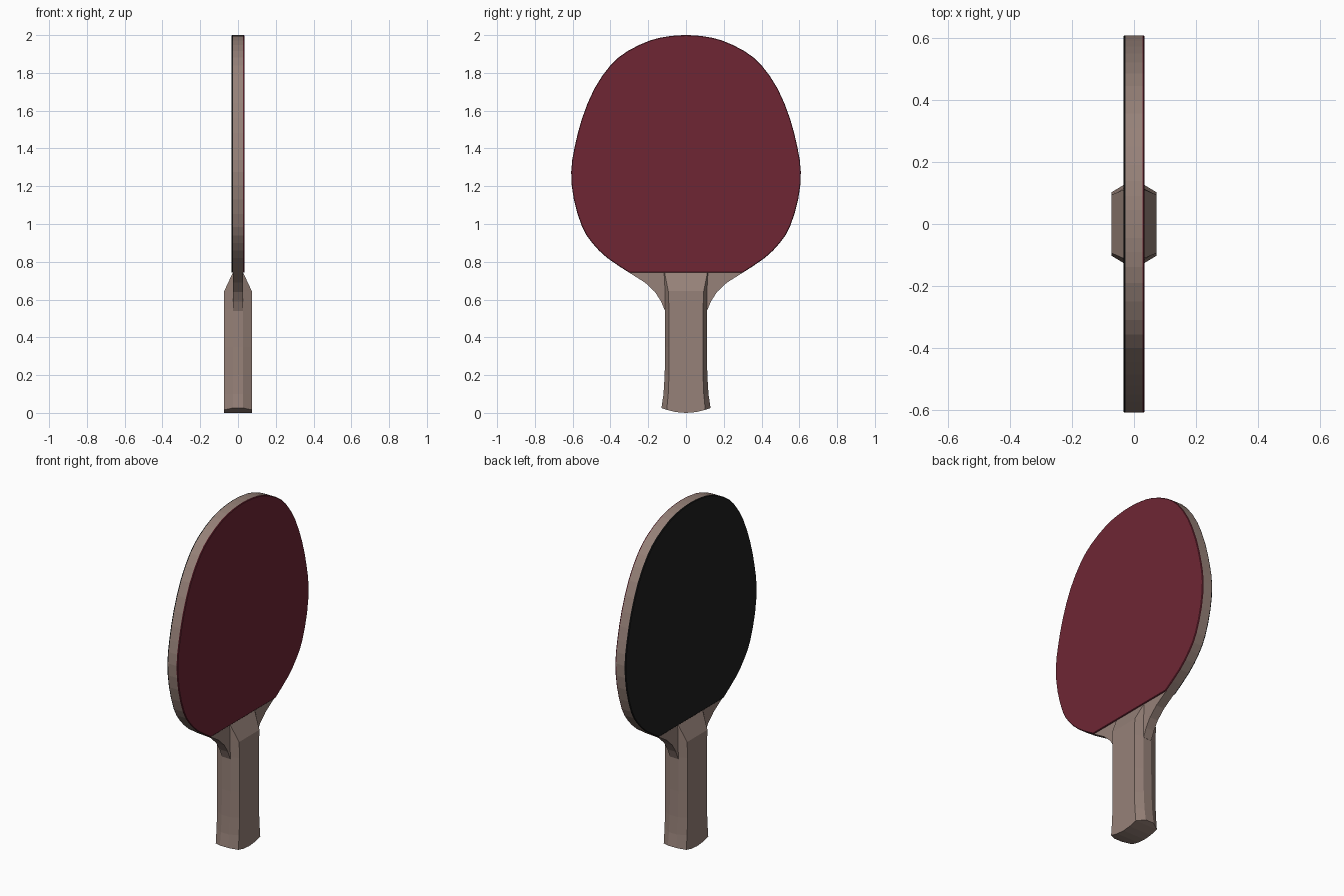
import bpy, bmesh

if "Cube" in bpy.data.objects:
    bpy.data.objects.remove(bpy.data.objects["Cube"])

def srgb(r, g, b):
    f = lambda c: c / 12.92 if c <= 0.04045 else ((c + 0.055) / 1.055) ** 2.4
    return (f(r / 255), f(g / 255), f(b / 255), 1)

def material(name, rgb):
    m = bpy.data.materials.new(name)
    m.diffuse_color = srgb(*rgb)
    m.use_nodes = True
    m.node_tree.nodes["Principled BSDF"].inputs["Base Color"].default_value = m.diffuse_color
    return m

wood = material("walnut wood", (150, 129, 120))
red = material("dark red", (110, 38, 52))
black = material("soft black", (30, 30, 30))

def finish(name, bm, mat):
    bmesh.ops.recalc_face_normals(bm, faces=bm.faces)
    me = bpy.data.meshes.new(name)
    bm.to_mesh(me)
    bm.free()
    me.materials.append(mat)
    ob = bpy.data.objects.new(name, me)
    bpy.context.collection.objects.link(ob)
    return ob

def smooth_half(pts):
    """Insert one spline midpoint between neighbouring outline points."""
    out = []
    for i in range(len(pts) - 1):
        p0 = pts[i - 1] if i else (-pts[1][0], pts[1][1])
        p1, p2 = pts[i], pts[i + 1]
        p3 = pts[i + 2] if i + 2 < len(pts) else p2
        out.append(p1)
        out.append(tuple((9 * (a + b) - c - d) / 16
                         for a, b, c, d in zip(p1, p2, p0, p3)))
    return out + [pts[-1]]

def plate(name, half, layers, mat):
    """Mirror a half outline (y, z) and stack it along x; layers are (x, scale)."""
    loop = half + [(-y, z) for y, z in reversed(half) if y > 1e-6]
    bm = bmesh.new()
    rings = [[bm.verts.new((x, y * s, 1.37 + (z - 1.37) * s)) for y, z in loop]
             for x, s in layers]
    n = len(loop)
    for a, b in zip(rings, rings[1:]):
        for i in range(n):
            bm.faces.new((a[i], a[(i + 1) % n], b[(i + 1) % n], b[i]))
    bm.faces.new(rings[0])
    bm.faces.new(rings[-1])
    return finish(name, bm, mat)

# outline of the hitting area and of the neck below it
head = smooth_half([(0, 2.0), (0.09, 1.994), (0.19, 1.972), (0.31, 1.915), (0.40, 1.84),
                    (0.486, 1.715), (0.55, 1.56), (0.59, 1.405), (0.608, 1.275),
                    (0.594, 1.13), (0.55, 0.985), (0.497, 0.90), (0.417, 0.82),
                    (0.30, 0.742)])
neck = [(0.217, 0.69), (0.164, 0.64), (0.132, 0.59), (0.111, 0.54)]

# wooden blade and the two rubber sheets
plate("blade", head + neck, [(-0.027, 1), (0.027, 1)], wood)
plate("red_rubber", head, [(0.027, 1), (0.031, 1), (0.034, 0.995)], red)
plate("black_rubber", head, [(-0.027, 1), (-0.031, 1), (-0.034, 0.995)], black)

# chamfered handle: z, flat half depth, flat half width, outer half width
stations = [(0.0, 0.073, 0.102, 0.13), (0.1, 0.073, 0.094, 0.119),
            (0.2, 0.073, 0.09, 0.113), (0.35, 0.073, 0.09, 0.11),
            (0.55, 0.073, 0.09, 0.11), (0.645, 0.073, 0.094, 0.111),
            (0.742, 0.0275, 0.113, 0.116)]
bm = bmesh.new()
rings = []
for z, xf, yf, yo in stations:
    side = [(-yo, 0.027)] + [(yf * k / 2, xf) for k in range(-2, 3)] + [(yo, 0.027)]
    loop = [(x, y) for y, x in side] + [(-x, y) for y, x in reversed(side)]
    # the butt end is gently rounded
    rings.append([bm.verts.new((x, y, z + (0.026 * (y / 0.13) ** 2 if z == 0 else 0)))
                  for x, y in loop])
n = len(rings[0])
for a, b in zip(rings, rings[1:]):
    for i in range(n):
        bm.faces.new((a[i], a[(i + 1) % n], b[(i + 1) % n], b[i]))
for r in (rings[0], rings[-1]):
    for i in range(n // 2 - 1):
        bm.faces.new((r[i], r[i + 1], r[n - 2 - i], r[n - 1 - i]))
finish("handle", bm, wood)
